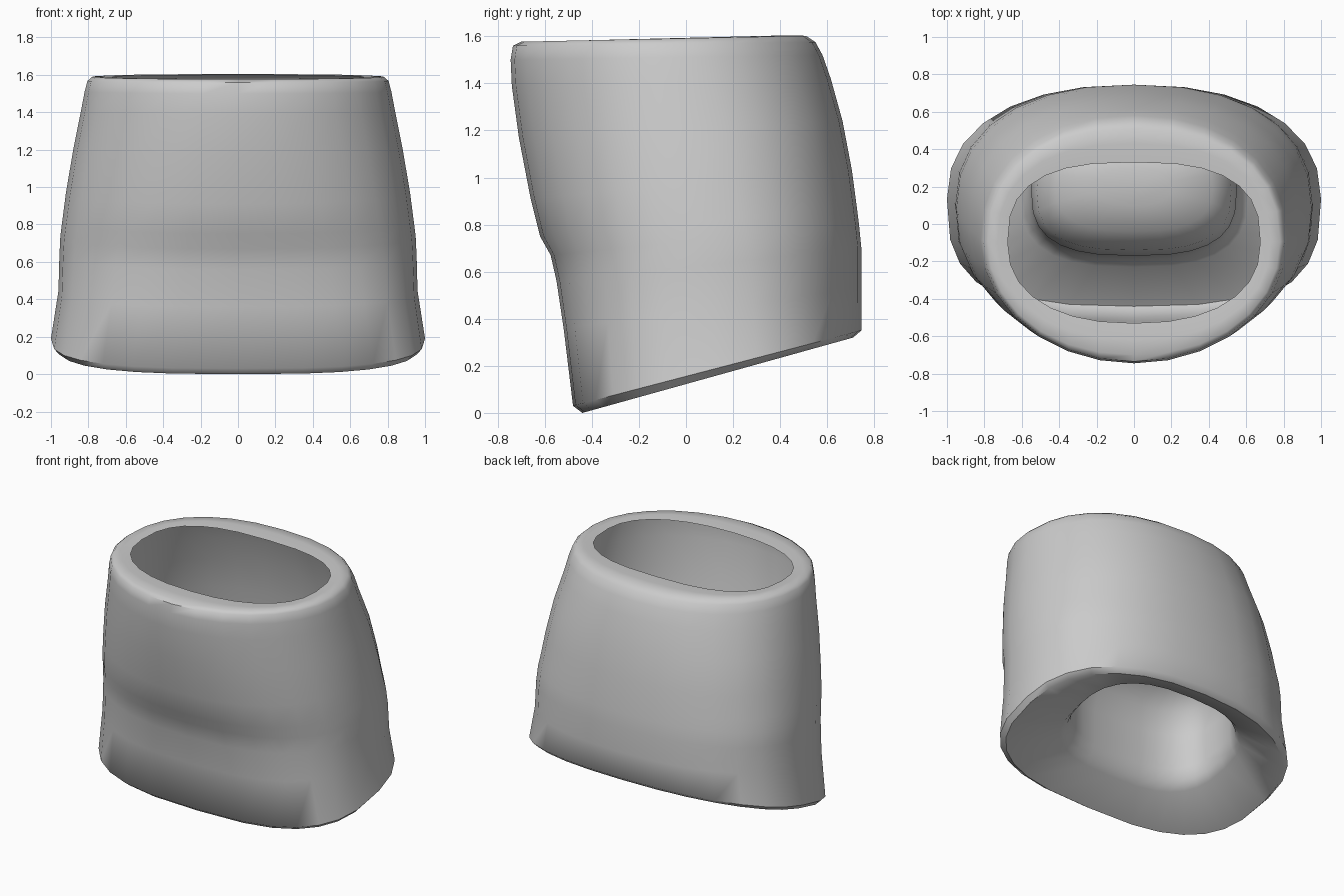
import bpy
import bmesh
from math import cos, sin, pi

cube = bpy.data.objects.get("Cube")
if cube:
    bpy.data.objects.remove(cube, do_unlink=True)

SIDES = 28

grey = bpy.data.materials.new("plain_grey")
grey.use_nodes = True
color = (0.6, 0.6, 0.6, 1)
grey.diffuse_color = color
grey.node_tree.nodes["Principled BSDF"].inputs["Base Color"].default_value = color


def signed_power(v, p):
    return abs(v) ** p * (1 if v >= 0 else -1)


def add_ring(bm, half_x, y_front, y_back, z_front, z_back, n_front, n_back):
    """Tilted oval loop; each half has its own squareness."""
    mid, half_y = (y_front + y_back) / 2, (y_back - y_front) / 2
    verts = []
    for i in range(SIDES):
        a = 2 * pi * i / SIDES
        p = 2 / (n_back if sin(a) > 0 else n_front)
        x = half_x * signed_power(cos(a), p)
        s = signed_power(sin(a), p)
        z = z_front + (z_back - z_front) * (s + 1) / 2
        verts.append(bm.verts.new((x, mid + half_y * s, z)))
    return verts


def loft(name, rings):
    bm = bmesh.new()
    loops = [add_ring(bm, *r) for r in rings]
    for a, b in zip(loops, loops[1:]):
        for i in range(SIDES):
            j = (i + 1) % SIDES
            bm.faces.new((a[i], a[j], b[j], b[i]))
    # close the inner end of the socket
    bm.faces.new(loops[0][::-1])
    mesh = bpy.data.meshes.new(name)
    bm.to_mesh(mesh)
    bm.free()
    obj = bpy.data.objects.new(name, mesh)
    bpy.context.collection.objects.link(obj)
    mesh.materials.append(grey)
    bpy.ops.object.select_all(action="DESELECT")
    obj.select_set(True)
    bpy.context.view_layer.objects.active = obj
    bpy.ops.object.shade_smooth_by_angle(angle=0.9)
    return obj


# half x, front y, back y, front z, back z, front and back squareness
socket = [
    (0.20, 0.10, 0.30, 0.86, 0.88, 2.4, 2.4),
    (0.42, -0.04, 0.42, 0.80, 0.84, 2.6, 2.6),
    (0.52, -0.14, 0.50, 0.68, 0.76, 2.8, 2.8),
    (0.55, -0.17, 0.53, 0.52, 0.62, 2.8, 2.8),
    (0.55, -0.17, 0.53, 0.28, 0.46, 2.8, 2.8),
    (0.57, -0.19, 0.54, 0.20, 0.39, 2.8, 2.7),
    (0.61, -0.23, 0.57, 0.14, 0.36, 2.8, 2.6),
]
underside = [(0.97, -0.44, 0.71, 0.00, 0.32, 2.9, 2.3)]
wall = [
    (1.00, -0.48, 0.745, 0.03, 0.35, 2.9, 2.3),
    (0.96, -0.52, 0.745, 0.36, 0.53, 2.7, 2.3),
    (0.955, -0.55, 0.745, 0.56, 0.70, 2.5, 2.3),
    (0.95, -0.575, 0.735, 0.67, 0.80, 2.4, 2.3),
    (0.94, -0.62, 0.725, 0.75, 0.88, 2.3, 2.3),
    (0.92, -0.66, 0.705, 0.91, 1.03, 2.2, 2.3),
    (0.88, -0.71, 0.665, 1.17, 1.24, 2.1, 2.3),
    (0.84, -0.74, 0.615, 1.39, 1.42, 2.0, 2.2),
    (0.82, -0.745, 0.58, 1.50, 1.52, 2.0, 2.2),
]
rim = [
    (0.805, -0.735, 0.55, 1.56, 1.575, 2.0, 2.2),
    (0.78, -0.70, 0.51, 1.577, 1.602, 2.1, 2.3),
    (0.73, -0.62, 0.43, 1.578, 1.604, 2.2, 2.4),
    (0.675, -0.53, 0.33, 1.573, 1.598, 2.3, 2.7),
]

loft("flared_sleeve", socket + underside + wall + rim)
